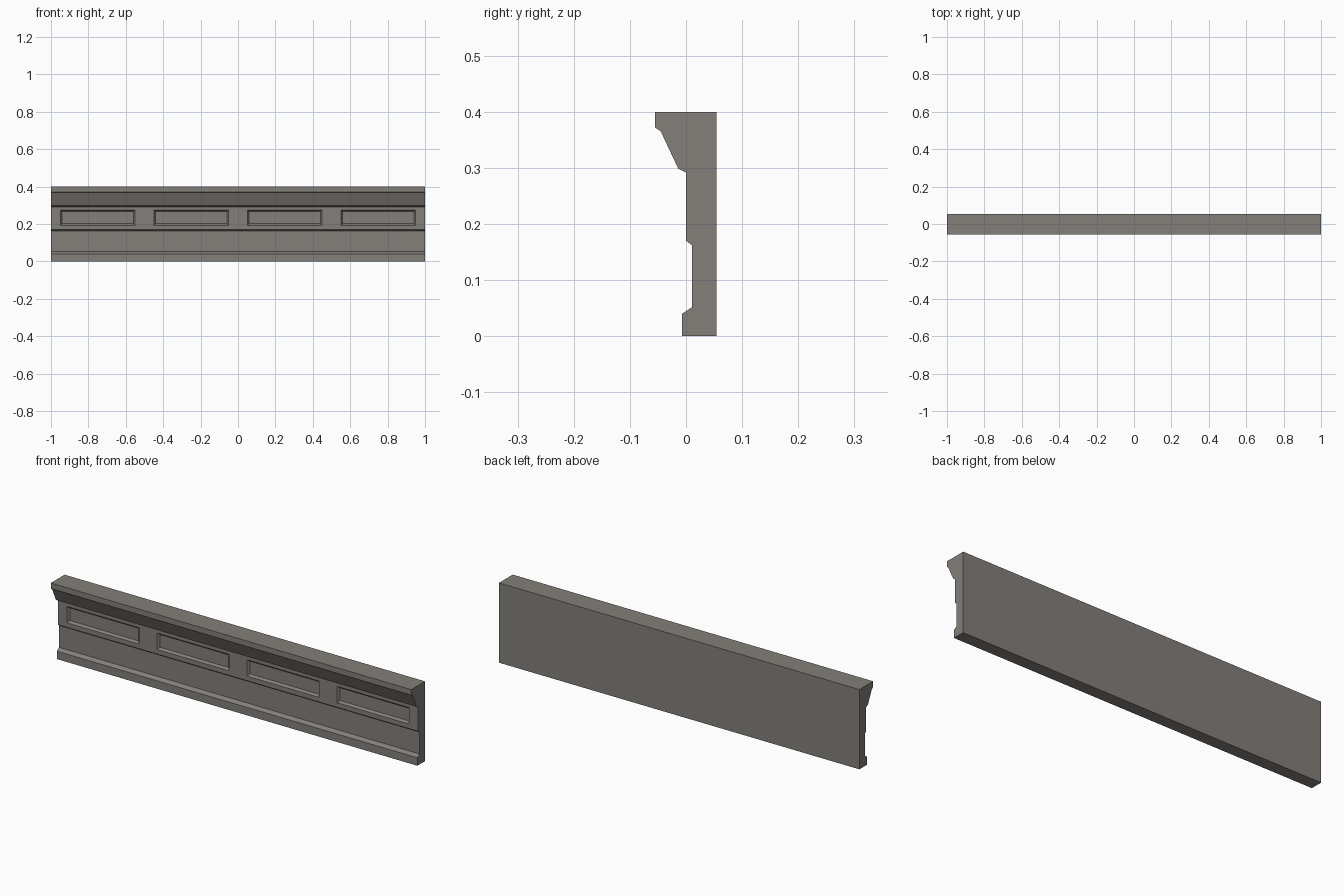
import bpy, bmesh

if "Cube" in bpy.data.objects:
    bpy.data.objects.remove(bpy.data.objects["Cube"])

# Moulding cross-section (y, z)
PROFILE = [(-0.055, 0.4), (-0.055, 0.372), (-0.045, 0.365), (-0.014, 0.299),
           (0.0, 0.292), (0.0, 0.170), (0.011, 0.162), (0.011, 0.052),
           (-0.007, 0.040), (-0.007, 0.0), (0.054, 0.0), (0.054, 0.4)]
PANEL_Z = (0.193, 0.275)
PANEL_CENTRES = (-0.75, -0.25, 0.25, 0.75)
HALF_WIDTH = 0.2

stone = bpy.data.materials.new("warm grey stone")
stone.diffuse_color = (0.227, 0.212, 0.195, 1)
stone.use_nodes = True
stone.node_tree.nodes["Principled BSDF"].inputs["Base Color"].default_value = stone.diffuse_color

bm = bmesh.new()

# Extrude the profile along x
start = bm.faces.new([bm.verts.new((-1, y, z)) for y, z in PROFILE])
ext = bmesh.ops.extrude_face_region(bm, geom=[start])
verts = [v for v in ext["geom"] if isinstance(v, bmesh.types.BMVert)]
bmesh.ops.translate(bm, verts=verts, vec=(2, 0, 0))
bmesh.ops.recalc_face_normals(bm, faces=bm.faces)


def frieze():
    """Flat front faces of the frieze band."""
    return [f for f in bm.faces if f.normal.y < -0.99
            and abs(f.calc_center_median().y) < 1e-4]


def cut(co, no):
    faces = frieze()
    edges = {e for f in faces for e in f.edges}
    vs = {v for f in faces for v in f.verts}
    bmesh.ops.bisect_plane(bm, geom=faces + list(edges) + list(vs),
                           plane_co=co, plane_no=no)
    bm.normal_update()


# Cut the frieze into a grid and recess the four panels
for z in PANEL_Z:
    cut((0, 0, z), (0, 0, 1))
for c in PANEL_CENTRES:
    for s in (-1, 1):
        cut((c + s * HALF_WIDTH, 0, 0), (1, 0, 0))


def is_panel(f):
    p = f.calc_center_median()
    return (PANEL_Z[0] < p.z < PANEL_Z[1]
            and any(abs(p.x - c) < 0.01 for c in PANEL_CENTRES))


panels = [f for f in frieze() if is_panel(f)]
bmesh.ops.inset_individual(bm, faces=panels, thickness=0.013, depth=-0.011)

mesh = bpy.data.meshes.new("cornice_moulding")
bm.to_mesh(mesh)
bm.free()
mesh.materials.append(stone)
obj = bpy.data.objects.new("cornice_moulding", mesh)
bpy.context.collection.objects.link(obj)
